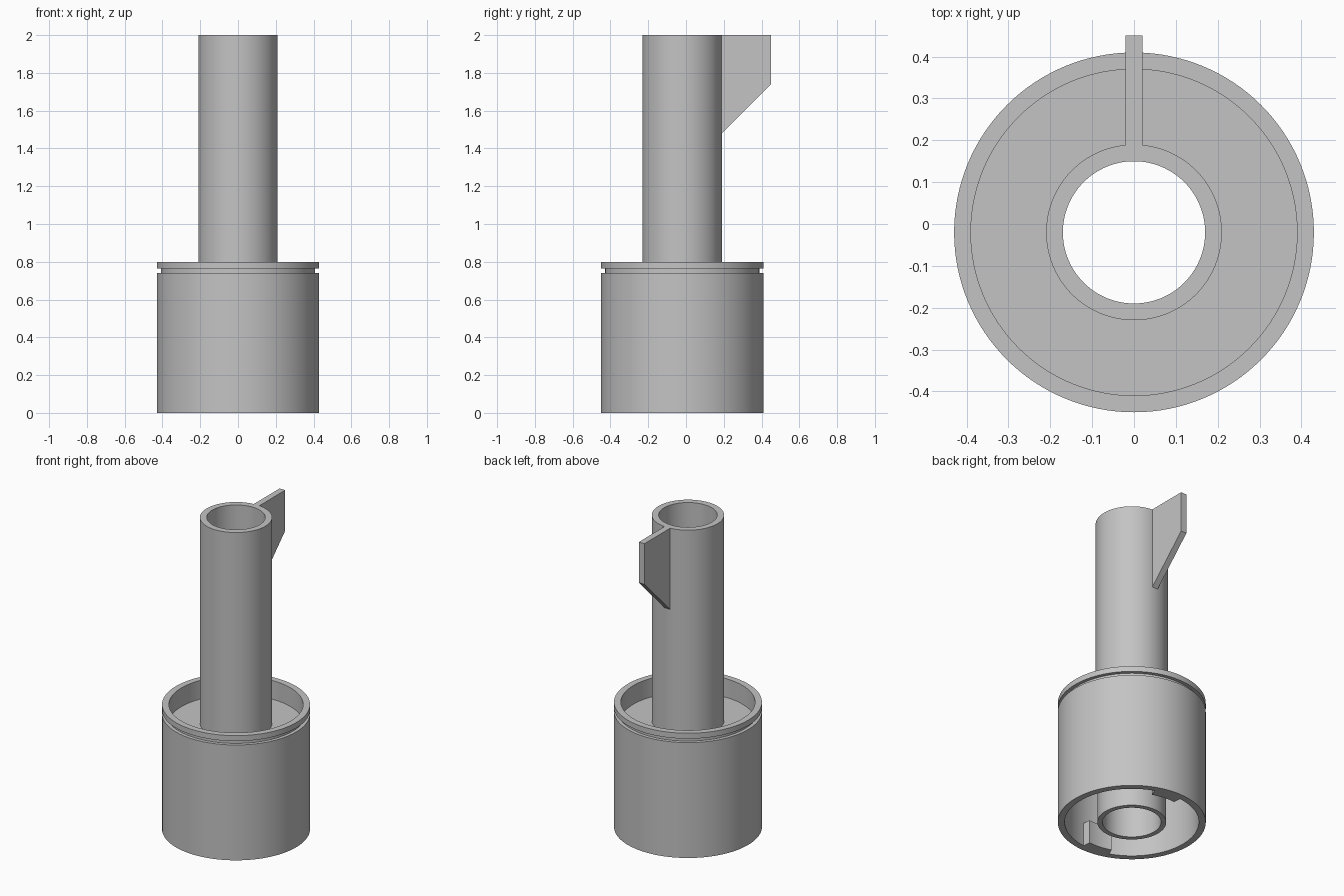
import bpy
import bmesh
from math import cos, sin, radians

AXIS_Y = -0.02  # the round parts share this axis

old = bpy.data.objects.get("Cube")
if old:
    bpy.data.objects.remove(old, do_unlink=True)

grey = bpy.data.materials.new("plain_grey")
grey.use_nodes = True
grey.diffuse_color = (0.55, 0.55, 0.55, 1)
grey.node_tree.nodes["Principled BSDF"].inputs["Base Color"].default_value = (0.55, 0.55, 0.55, 1)


def finish(name, bm):
    bmesh.ops.recalc_face_normals(bm, faces=bm.faces)
    mesh = bpy.data.meshes.new(name)
    bm.to_mesh(mesh)
    bm.free()
    mesh.materials.append(grey)
    obj = bpy.data.objects.new(name, mesh)
    bpy.context.collection.objects.link(obj)
    bpy.ops.object.select_all(action='DESELECT')
    obj.select_set(True)
    bpy.context.view_layer.objects.active = obj
    bpy.ops.object.shade_smooth_by_angle(angle=radians(30))
    return obj


def lathe(name, profile, start=0, end=360, steps=128):
    """Sweep a closed (radius, height) profile round the axis."""
    bm = bmesh.new()
    full = end - start == 360
    rings = []
    for i in range(steps if full else steps + 1):
        a = radians(start + (end - start) * i / steps)
        rings.append([bm.verts.new((r * cos(a), AXIS_Y + r * sin(a), z)) for r, z in profile])
    pairs = list(zip(rings, rings[1:]))
    if full:
        pairs.append((rings[-1], rings[0]))
    n = len(profile)
    for a, b in pairs:
        for j in range(n):
            k = (j + 1) % n
            bm.faces.new((a[j], a[k], b[k], b[j]))
    if not full:
        bm.faces.new(rings[0])
        bm.faces.new(rings[-1])
    return finish(name, bm)


# Central tube, slightly thinner below the cup floor
lathe("tube", [(0.17, 0), (0.20, 0), (0.20, 0.66), (0.21, 0.66), (0.21, 2), (0.17, 2)])

# Outer cup with a recessed floor and a groove below the rim
lathe("cup", [(0.43, 0), (0.43, 0.74), (0.408, 0.74), (0.408, 0.765), (0.43, 0.765),
              (0.43, 0.8), (0.39, 0.8), (0.39, 0.68), (0.19, 0.68), (0.19, 0.64),
              (0.39, 0.64), (0.39, 0)])

# Two opposite locking lugs inside the lower rim
for name, turn in (("front_lug", 180), ("back_lug", 0)):
    lathe(name, [(0.341, 0), (0.395, 0), (0.395, 0.15), (0.341, 0.15)],
          70 + turn, 96 + turn, 12)

# Fin at the top of the tube
bm = bmesh.new()
outline = [(0.17, 1.46), (0.45, 1.74), (0.45, 2), (0.17, 2)]
face = bm.faces.new([bm.verts.new((-0.02, y, z)) for y, z in outline])
side = bmesh.ops.extrude_face_region(bm, geom=[face])["geom"]
bmesh.ops.translate(bm, vec=(0.04, 0, 0),
                    verts=[v for v in side if isinstance(v, bmesh.types.BMVert)])
finish("fin", bm)
